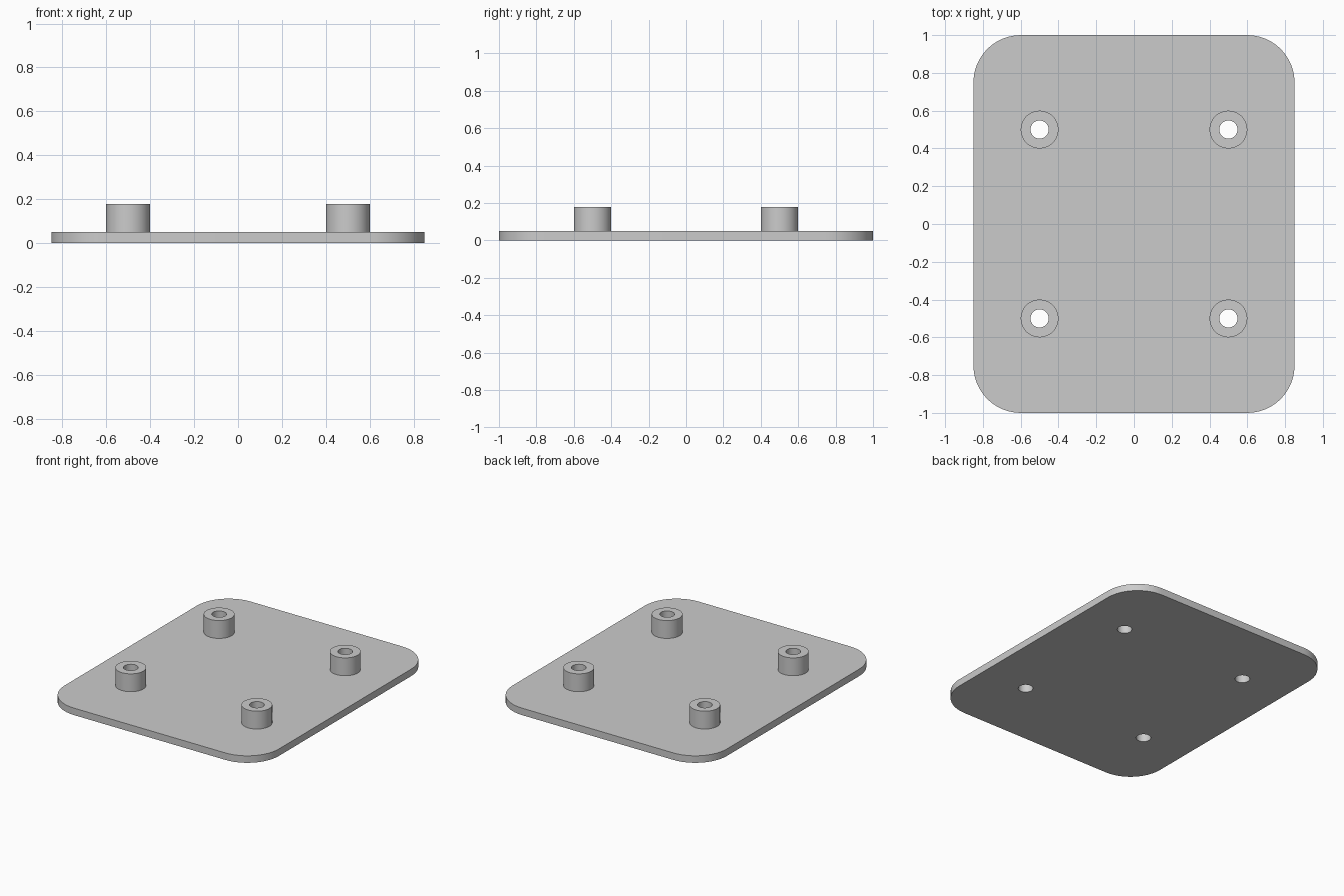
import bpy
import bmesh
from math import cos, sin, pi, radians

if "Cube" in bpy.data.objects:
    bpy.data.objects.remove(bpy.data.objects["Cube"])

HALF_X, HALF_Y, CORNER = 0.85, 1.0, 0.25
PLATE_TOP, BOSS_TOP = 0.05, 0.178
BOSS_R, HOLE_R, SPACING = 0.1, 0.048, 0.5
SIDES = 48

grey = bpy.data.materials.new("plain grey")
grey.use_nodes = True
colour = (0.6, 0.6, 0.6, 1)
grey.diffuse_color = colour
grey.node_tree.nodes["Principled BSDF"].inputs["Base Color"].default_value = colour


def make_object(name, bm):
    bmesh.ops.recalc_face_normals(bm, faces=bm.faces)
    mesh = bpy.data.meshes.new(name)
    bm.to_mesh(mesh)
    bm.free()
    mesh.materials.append(grey)
    obj = bpy.data.objects.new(name, mesh)
    bpy.context.collection.objects.link(obj)
    return obj


def smooth(obj):
    bpy.ops.object.select_all(action="DESELECT")
    obj.select_set(True)
    bpy.context.view_layer.objects.active = obj
    bpy.ops.object.shade_smooth_by_angle(angle=radians(30))


def circle(bm, radius, z, cx=0, cy=0):
    return [bm.verts.new((cx + radius * cos(2 * pi * i / SIDES),
                          cy + radius * sin(2 * pi * i / SIDES), z))
            for i in range(SIDES)]


def loop_edges(bm, verts):
    return [bm.edges.new((v, verts[i - 1])) for i, v in enumerate(verts)]


# Base plate: rounded outline and four hole outlines, filled and extruded
bm = bmesh.new()
outline = []
steps = SIDES // 4
for quarter, (sx, sy) in enumerate([(1, 1), (-1, 1), (-1, -1), (1, -1)]):
    for i in range(steps + 1):
        a = (quarter + i / steps) * pi / 2
        outline.append(bm.verts.new((sx * (HALF_X - CORNER) + CORNER * cos(a),
                                     sy * (HALF_Y - CORNER) + CORNER * sin(a), 0)))
edges = loop_edges(bm, outline)
for sx in (-1, 1):
    for sy in (-1, 1):
        edges += loop_edges(bm, circle(bm, HOLE_R, 0, sx * SPACING, sy * SPACING))
bmesh.ops.triangle_fill(bm, edges=edges, use_beauty=True, normal=(0, 0, 1))
extruded = bmesh.ops.extrude_face_region(bm, geom=bm.faces[:], use_keep_orig=True)
top_verts = [g for g in extruded["geom"] if isinstance(g, bmesh.types.BMVert)]
bmesh.ops.translate(bm, verts=top_verts, vec=(0, 0, PLATE_TOP))
smooth(make_object("base_plate", bm))


# Standoffs: hollow bosses open onto the plate holes
def standoff(name, x, y):
    bm = bmesh.new()
    profile = [(BOSS_R, PLATE_TOP), (BOSS_R, BOSS_TOP),
               (HOLE_R, BOSS_TOP), (HOLE_R, PLATE_TOP)]
    rings = [circle(bm, r, z) for r, z in profile]
    for a, b in zip(rings, rings[1:]):
        for i in range(SIDES):
            bm.faces.new((a[i - 1], a[i], b[i], b[i - 1]))
    obj = make_object(name, bm)
    obj.location = (x, y, 0)
    smooth(obj)


for side, x in (("left", SPACING), ("right", -SPACING)):
    for end, y in (("front", -SPACING), ("back", SPACING)):
        standoff(f"{end}_{side}_standoff", x, y)
